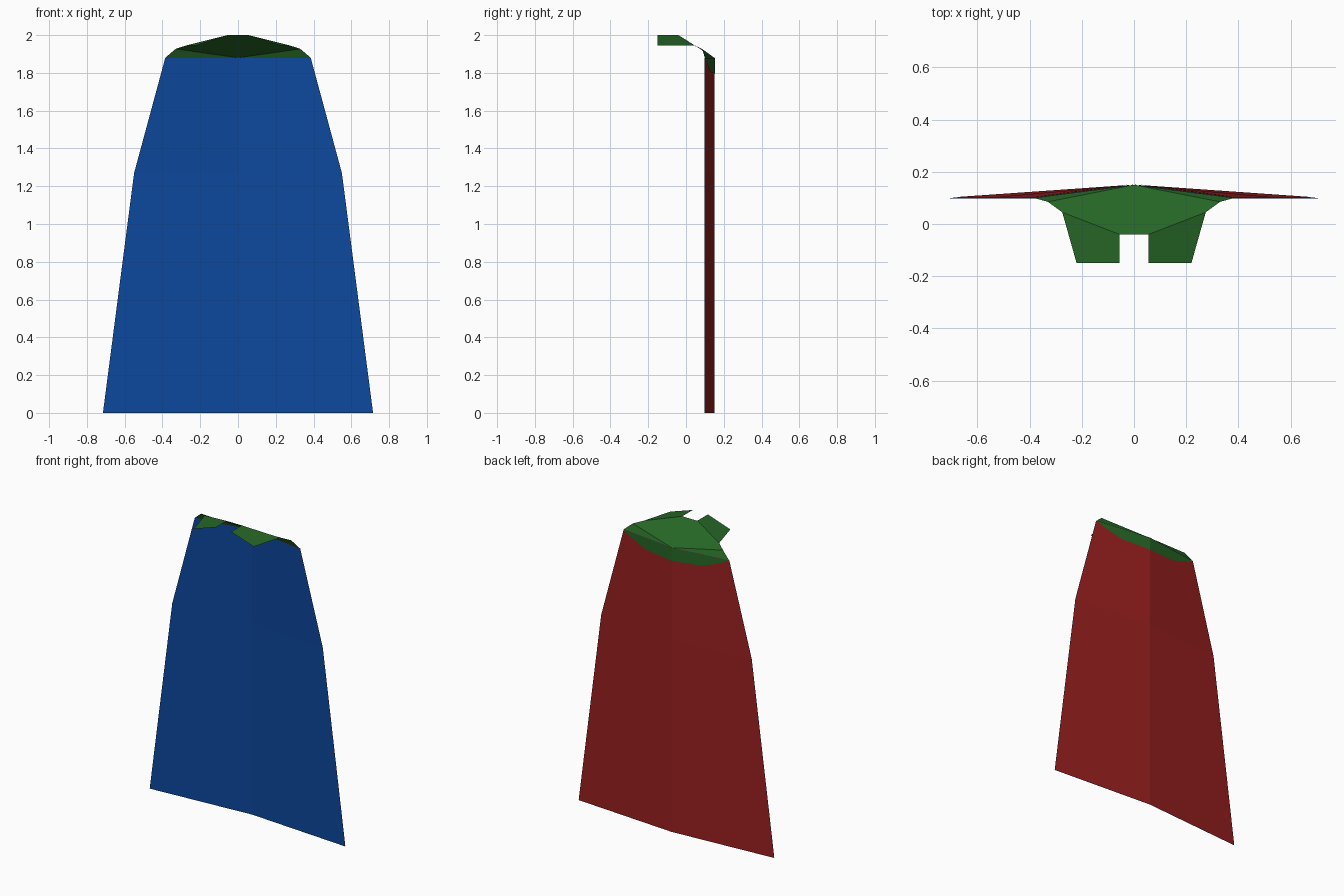
import bpy
import bmesh

if "Cube" in bpy.data.objects:
    bpy.data.objects.remove(bpy.data.objects["Cube"])


def colour(name, r, g, b):
    lin = [((c / 255 + 0.055) / 1.055) ** 2.4 if c > 10 else c / 255 / 12.92 for c in (r, g, b)]
    m = bpy.data.materials.new(name)
    m.diffuse_color = (*lin, 1)
    m.use_nodes = True
    m.node_tree.nodes["Principled BSDF"].inputs["Base Color"].default_value = m.diffuse_color
    return m


BLUE = colour("blue lining", 13, 72, 158)
RED = colour("red cloth", 153, 31, 31)
GREEN = colour("green collar cloth", 38, 102, 38)

# half widths of the cape by height
PROFILE = [(0.715, 0.0), (0.55, 1.27), (0.385, 1.88)]
FOLD_Y, EDGE_Y = 0.15, 0.10


def width(z):
    for (w0, z0), (w1, z1) in zip(PROFILE, PROFILE[1:]):
        if z <= z1:
            return w0 + (w1 - w0) * (z - z0) / (z1 - z0)
    return PROFILE[-1][0]


def on_cape(x, z, offset=0.0):
    """Point on the back of the cape, which is folded along its middle."""
    return (x, FOLD_Y + offset - (FOLD_Y - EDGE_Y) * x / width(z), z)


def sheet(name, polygons, material, toward):
    """Sheet of right-half polygons mirrored to the left, with normals toward a direction."""
    bm = bmesh.new()
    for side in (1, -1):
        for poly in polygons:
            f = bm.faces.new([bm.verts.new((side * x, y, z)) for x, y, z in poly])
            f.normal_update()
            if f.normal.dot(toward) < 0:
                f.normal_flip()
    bmesh.ops.remove_doubles(bm, verts=bm.verts, dist=0.0005)
    mesh = bpy.data.meshes.new(name)
    bm.to_mesh(mesh)
    bm.free()
    mesh.materials.append(material)
    obj = bpy.data.objects.new(name, mesh)
    bpy.context.collection.objects.link(obj)
    return obj


def cape_panels(offset):
    return [[on_cape(0, z0, offset), on_cape(w0, z0, offset),
             on_cape(w1, z1, offset), on_cape(0, z1, offset)]
            for (w0, z0), (w1, z1) in zip(PROFILE, PROFILE[1:])]


# cape: red outside, blue lining
sheet("cape_lining", cape_panels(-0.002), BLUE, (0, -1, 0))
sheet("cape_back", cape_panels(0.001), RED, (0, 1, 0))

# collar: shoulder panel sloping up to the neck
nape = (0, 0.15, 1.88)
corner = (0.385, 0.10, 1.88)
shoulder = (0.33, 0.085, 1.927)
flap_root = (0.275, 0.045, 1.945)
throat = (0.055, -0.04, 2.0)
sheet("collar_top", [
    [nape, throat, (0, -0.04, 2.0)],
    [nape, flap_root, throat],
    [nape, shoulder, flap_root],
    [nape, corner, shoulder],
], GREEN, (0, 0.3, 1))

# collar: two front flaps
sheet("collar_flap", [
    [throat, flap_root, (0.22, -0.15, 1.945), (0.055, -0.15, 2.0)],
], GREEN, (0, 0, 1))

# collar: strip hanging over the top of the cape back
sheet("collar_drape", [
    [on_cape(0, 1.88, 0.004), on_cape(0.385, 1.88, 0.004), on_cape(0.33, 1.85, 0.004),
     on_cape(0.2, 1.805, 0.004), on_cape(0, 1.795, 0.004)],
], GREEN, (0, 1, 0))
